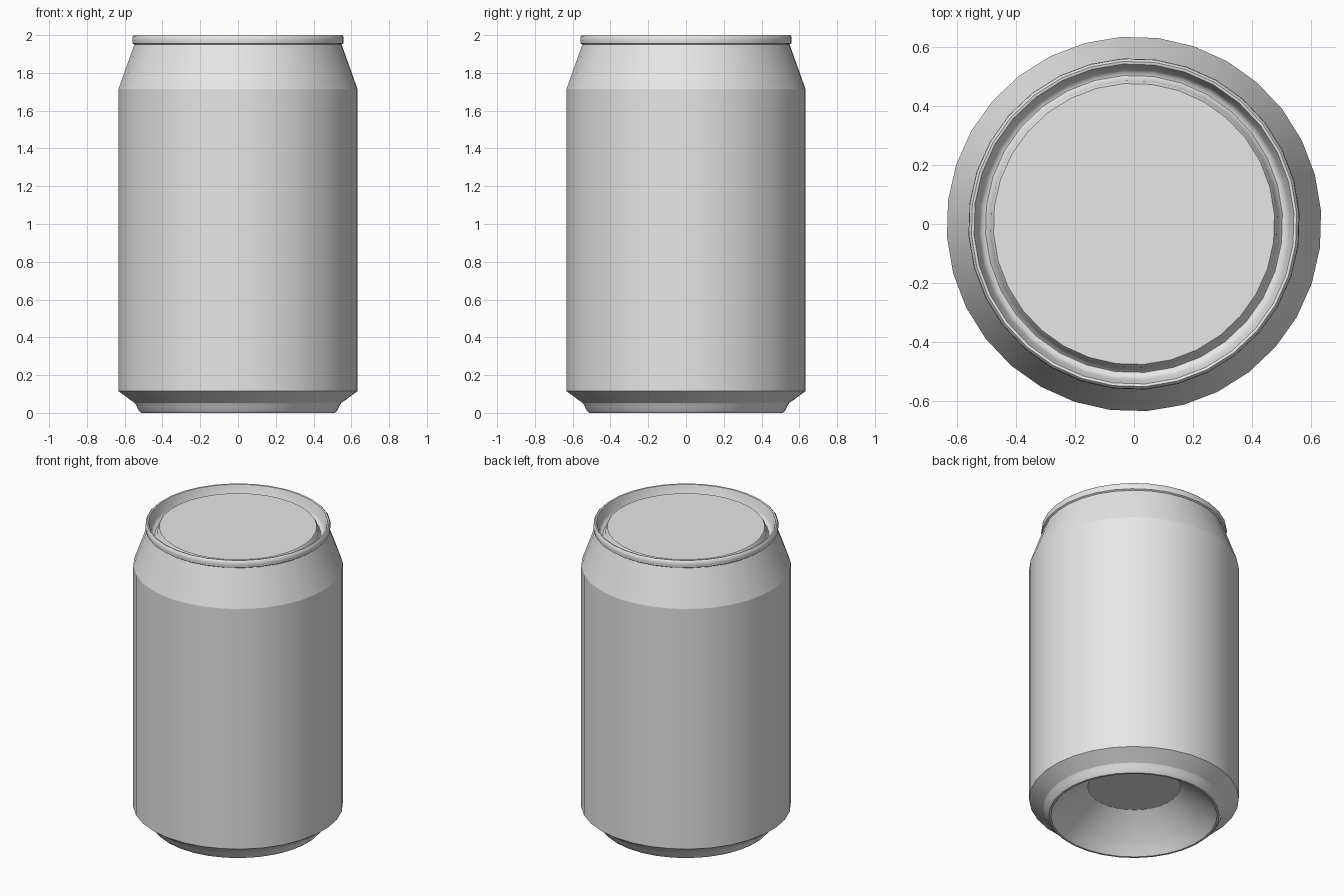
import bpy
import bmesh
import math

SIDES = 32
PHASE = math.radians(4)

cube = bpy.data.objects.get("Cube")
if cube:
    bpy.data.objects.remove(cube, do_unlink=True)

metal = bpy.data.materials.new("grey_metal")
metal.use_nodes = True
grey = (0.8, 0.8, 0.8, 1)
metal.diffuse_color = grey
for node in metal.node_tree.nodes:
    if node.type == "BSDF_PRINCIPLED":
        node.inputs["Base Color"].default_value = grey


def lathe(name, profile, angle, cap_first=False, cap_last=False):
    """Revolve (radius, height) points about z, with optional flat end caps."""
    bm = bmesh.new()
    rings = []
    for r, z in profile:
        turns = [PHASE + math.tau * i / SIDES for i in range(SIDES)]
        rings.append([bm.verts.new((r * math.cos(t), r * math.sin(t), z)) for t in turns])
    for low, high in zip(rings, rings[1:]):
        for i in range(SIDES):
            j = (i + 1) % SIDES
            bm.faces.new((low[i], low[j], high[j], high[i]))
    if cap_first:
        bm.faces.new(rings[0][::-1])
    if cap_last:
        bm.faces.new(rings[-1])
    mesh = bpy.data.meshes.new(name)
    bm.to_mesh(mesh)
    bm.free()
    mesh.materials.append(metal)
    obj = bpy.data.objects.new(name, mesh)
    bpy.context.collection.objects.link(obj)
    bpy.ops.object.select_all(action="DESELECT")
    obj.select_set(True)
    bpy.context.view_layer.objects.active = obj
    bpy.ops.object.shade_smooth_by_angle(angle=math.radians(angle))
    return obj


# Straight wall with chamfered foot and tapered shoulder
lathe("can_body", [(0.548, 0.052), (0.634, 0.115), (0.634, 1.715), (0.55, 1.95)], 15)

# Underside: flat recessed disc, hollow dome and rounded standing ring
lathe("can_base", [
    (0.28, 0.2), (0.33, 0.165), (0.38, 0.125), (0.43, 0.08), (0.47, 0.04),
    (0.492, 0.012), (0.502, 0.0), (0.515, 0.0), (0.527, 0.012), (0.537, 0.035),
    (0.548, 0.052)], 30, cap_first=True)

# Rolled rim, countersunk groove and raised lid panel
lathe("rim_and_lid", [
    (0.55, 1.95), (0.559, 1.956), (0.561, 1.975), (0.559, 1.992), (0.551, 2.0),
    (0.542, 1.998), (0.537, 1.985), (0.527, 1.935), (0.516, 1.918), (0.503, 1.915),
    (0.492, 1.925), (0.486, 1.955), (0.476, 1.97)], 50, cap_last=True)
